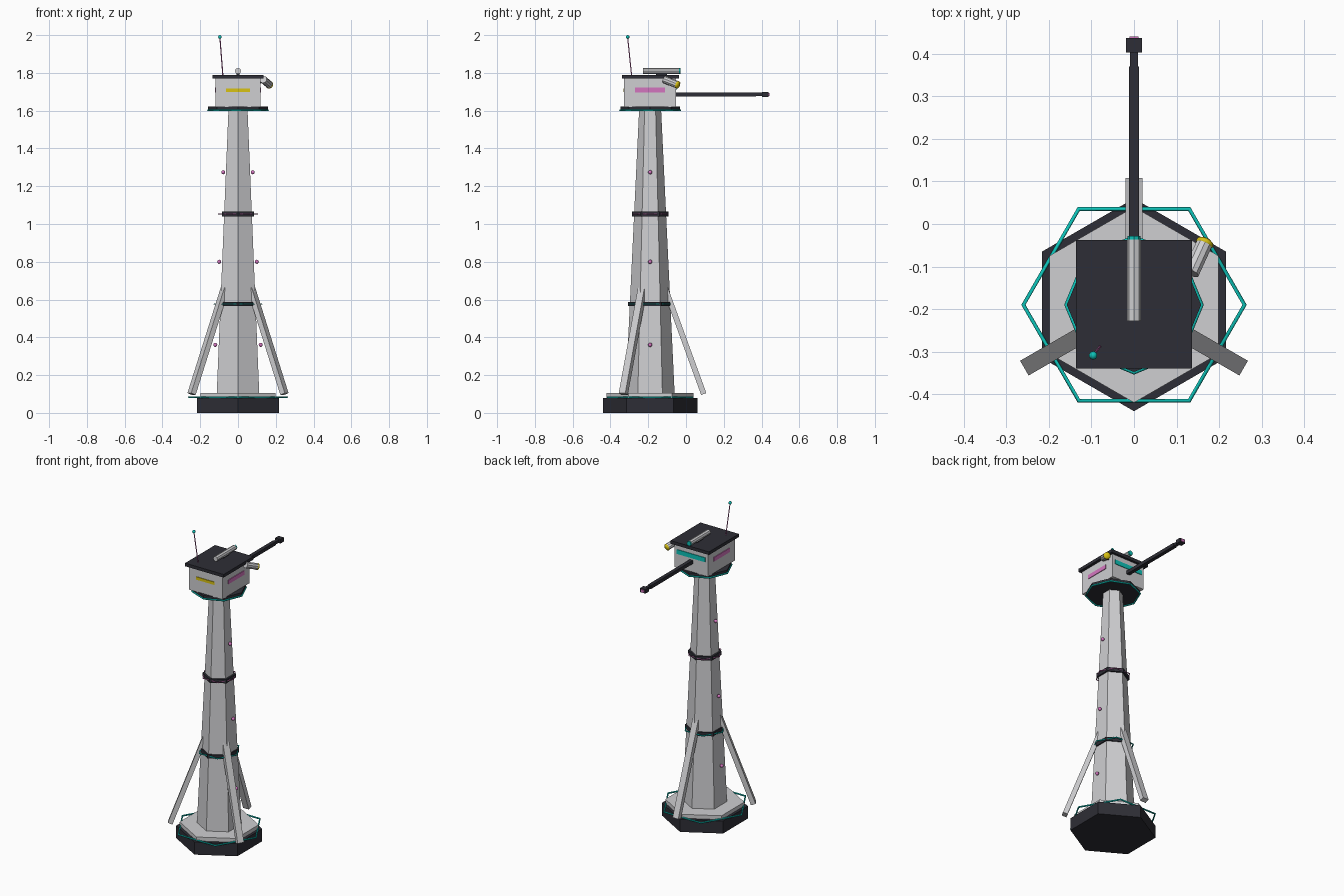
import bpy, math
from mathutils import Vector, Matrix

if "Cube" in bpy.data.objects:
    bpy.data.objects.remove(bpy.data.objects["Cube"])

CY = -0.19  # tower axis


def srgb(*c):
    return tuple(v / 12.92 if v <= 0.04045 else ((v + 0.055) / 1.055) ** 2.4 for v in c) + (1,)


def mat(name, *c):
    m = bpy.data.materials.new(name)
    m.diffuse_color = srgb(*c)
    m.use_nodes = True
    m.node_tree.nodes["Principled BSDF"].inputs["Base Color"].default_value = m.diffuse_color
    return m


GREY = mat("light_grey", 0.81, 0.81, 0.82)
DARK = mat("dark_slate", 0.18, 0.18, 0.21)
CYAN = mat("cyan", 0.05, 0.76, 0.72)
PINK = mat("pink", 0.83, 0.46, 0.75)
YELLOW = mat("yellow", 0.85, 0.76, 0.07)


def finish(name, m):
    o = bpy.context.object
    o.name = name
    o.data.materials.append(m)
    return o


def box(name, m, x, y, z):
    """Box from (min, max) pairs."""
    bpy.ops.mesh.primitive_cube_add(size=1, location=[(a + b) / 2 for a, b in (x, y, z)])
    o = finish(name, m)
    o.data.transform(Matrix.Diagonal([b - a for a, b in (x, y, z)] + [1]))
    return o


def prism(name, m, r1, r2, z1, z2, n=6):
    """Upright prism on the tower axis with a corner towards +y."""
    bpy.ops.mesh.primitive_cone_add(vertices=n, radius1=r1, radius2=r2, depth=z2 - z1,
                                    location=(0, CY, (z1 + z2) / 2))
    return finish(name, m)


def rod(name, m, a, b, r, n=8):
    a, b = Vector(a), Vector(b)
    bpy.ops.mesh.primitive_cylinder_add(vertices=n, radius=r, depth=(b - a).length,
                                        location=(a + b) / 2,
                                        rotation=(b - a).to_track_quat('Z', 'Y').to_euler())
    return finish(name, m)


def ball(name, m, p, r):
    bpy.ops.mesh.primitive_uv_sphere_add(segments=10, ring_count=6, radius=r, location=p)
    o = finish(name, m)
    bpy.ops.object.shade_smooth()
    return o


def ring(name, m, r, z, n, tube):
    """Polygonal tube with corners on the x axis."""
    cu = bpy.data.curves.new(name, 'CURVE')
    cu.dimensions = '3D'
    cu.bevel_depth = tube
    cu.bevel_resolution = 1
    s = cu.splines.new('POLY')
    s.points.add(n - 1)
    for i, p in enumerate(s.points):
        a = math.tau * i / n
        p.co = (r * math.cos(a), CY + r * math.sin(a), z, 1)
    s.use_cyclic_u = True
    cu.materials.append(m)
    o = bpy.data.objects.new(name, cu)
    bpy.context.collection.objects.link(o)


# Base and shaft
prism("base", DARK, 0.25, 0.25, 0, 0.08)
prism("base_plate", GREY, 0.23, 0.23, 0.08, 0.105)
ring("base_ring", CYAN, 0.26, 0.083, 6, 0.005)
prism("shaft", GREY, 0.13, 0.058, 0.10, 1.61)

# Collars with light rings
prism("lower_collar", DARK, 0.116, 0.116, 0.565, 0.588)
ring("lower_collar_ring", CYAN, 0.125, 0.576, 6, 0.004)
prism("upper_collar", DARK, 0.097, 0.097, 1.041, 1.065)
ring("upper_collar_ring", PINK, 0.103, 1.053, 6, 0.003)

# Three slanted struts
for i in range(3):
    a = math.radians(90 + 120 * i)
    u = Vector((math.cos(a), math.sin(a), 0))
    top = Vector((0, CY, 0.66)) + u * 0.08
    foot = Vector((0, CY, 0.10)) + u * 0.284
    d = (top - foot).normalized()
    t = Vector((-u.y, u.x, 0))
    bpy.ops.mesh.primitive_cube_add(size=1)
    o = finish(f"strut_{i + 1}", GREY)
    o.data.transform(Matrix.Diagonal((0.04, 0.029, (top - foot).length, 1)))
    o.matrix_world = Matrix.Translation((top + foot) / 2) @ Matrix((t, d.cross(t), d)).transposed().to_4x4()

# Marker lamps on both sides
for x, z in ((0.12, 0.36), (0.1, 0.8), (0.078, 1.274)):
    for s in (-1, 1):
        ball("marker_lamp", PINK, (s * x, CY, z), 0.011)

# Platform and cabin
prism("platform", DARK, 0.158, 0.158, 1.604, 1.622, 8)
ring("platform_ring", CYAN, 0.159, 1.602, 8, 0.005)
box("cabin", GREY, (-0.118, 0.118), (-0.327, -0.053), (1.62, 1.772))
box("roof", DARK, (-0.136, 0.136), (-0.34, -0.038), (1.77, 1.79))

# Window strips
box("front_window", YELLOW, (-0.064, 0.064), (-0.331, -0.325), (1.70, 1.718))
box("back_window", CYAN, (-0.1, 0.1), (-0.055, -0.049), (1.71, 1.738))
for s in (-1, 1):
    box("side_window", PINK, sorted((s * 0.116, s * 0.122)), (-0.27, -0.11), (1.697, 1.723))

# Boom
box("boom", DARK, (-0.0115, 0.0115), (-0.06, 0.37), (1.675, 1.697))
box("boom_end", DARK, (-0.009, 0.009), (0.37, 0.41), (1.677, 1.695))
box("boom_tip", DARK, (-0.019, 0.019), (0.403, 0.437), (1.673, 1.699))
box("boom_tip_lamp", PINK, (-0.011, 0.011), (0.436, 0.441), (1.678, 1.694))

# Roof tube
rod("roof_tube", GREY, (0, -0.228, 1.81), (0, -0.036, 1.81), 0.016)
rod("roof_tube_lens", CYAN, (0, -0.036, 1.81), (0, -0.028, 1.81), 0.015)
box("roof_tube_mount", DARK, (-0.008, 0.008), (-0.16, -0.10), (1.788, 1.80))

# Searchlight
a, b = Vector((0.134, -0.115, 1.765)), Vector((0.166, -0.045, 1.737))
rod("searchlight", GREY, a, b, 0.02, 10)
rod("searchlight_mount", DARK, (0.11, -0.09, 1.75), (0.145, -0.09, 1.755), 0.007, 6)
lens = ball("searchlight_lens", YELLOW, b, 0.022)
lens.scale = (1, 1, 0.55)
lens.rotation_euler = (b - a).to_track_quat('Z', 'Y').to_euler()

# Antenna
rod("antenna", PINK, (-0.08, -0.288, 1.785), (-0.096, -0.309, 1.99), 0.003, 6)
ball("antenna_tip", CYAN, (-0.096, -0.309, 1.99), 0.01)
